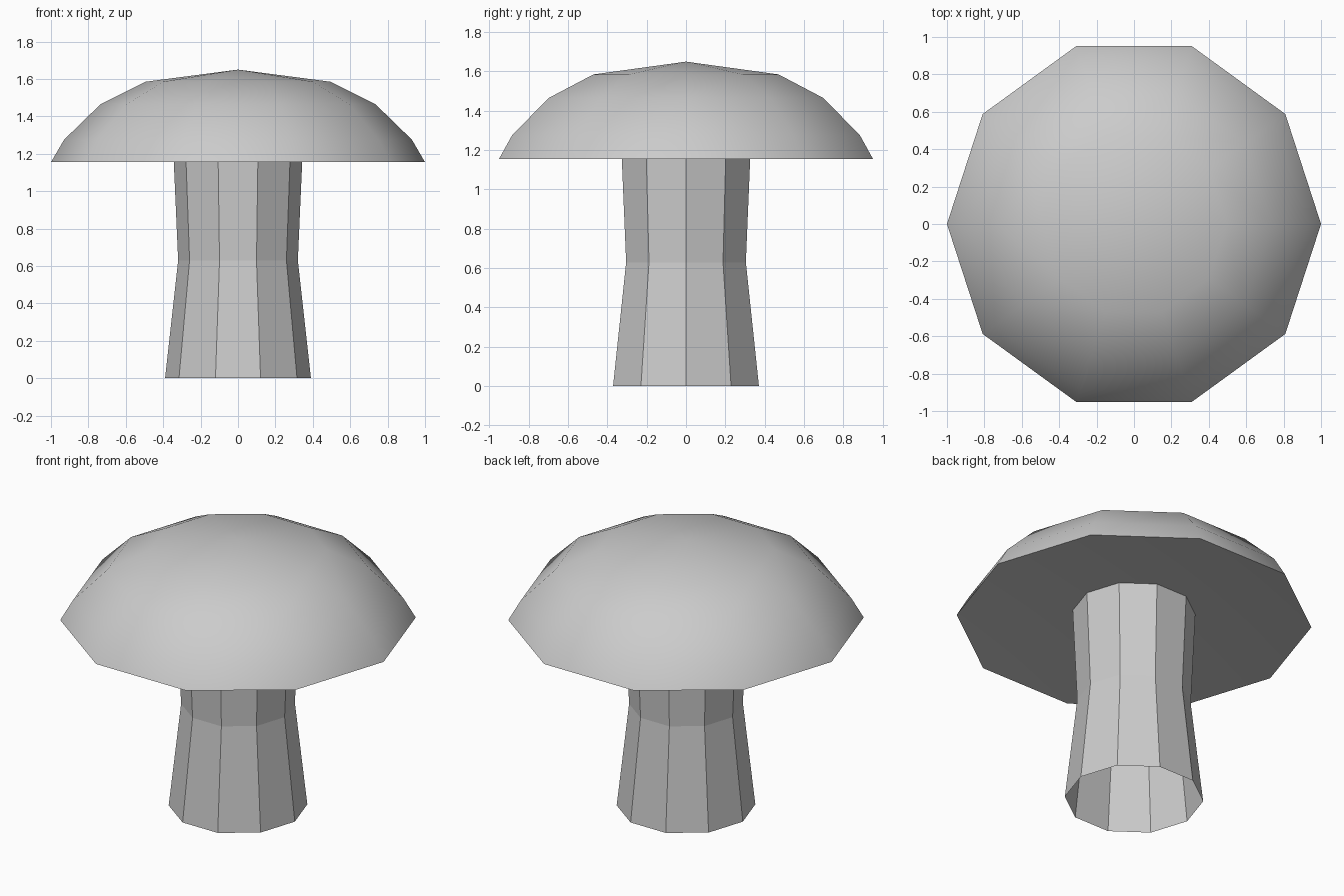
import bpy, bmesh, math

if "Cube" in bpy.data.objects:
    bpy.data.objects.remove(bpy.data.objects["Cube"])

SIDES = 10


def lathe(name, profile):
    """Spin (radius, z) points into a ten-sided shell; radius 0 makes a tip."""
    bm = bmesh.new()
    rings = []
    for r, z in profile:
        if r == 0:
            rings.append([bm.verts.new((0, 0, z))] * SIDES)
        else:
            rings.append([bm.verts.new((r * math.cos(math.tau * i / SIDES),
                                        r * math.sin(math.tau * i / SIDES), z))
                          for i in range(SIDES)])
    for low, high in zip(rings, rings[1:]):
        for i in range(SIDES):
            j = (i + 1) % SIDES
            corners = [low[i], low[j], high[j], high[i]]
            bm.faces.new(list(dict.fromkeys(corners)))
    mesh = bpy.data.meshes.new(name)
    bm.to_mesh(mesh)
    bm.free()
    obj = bpy.data.objects.new(name, mesh)
    bpy.context.collection.objects.link(obj)
    return obj


# Stem: flat-sided, waisted tube, open at the bottom
lathe("stem", [(0.39, 0), (0.32, 0.63), (0.347, 1.24)])

# Cap: slightly hollow underside, sharp rim, smooth dome
cap = lathe("cap", [(0, 1.24), (1.0, 1.155), (0.93, 1.275),
                    (0.735, 1.465), (0.495, 1.585), (0, 1.65)])
bpy.context.view_layer.objects.active = cap
cap.select_set(True)
bpy.ops.object.shade_smooth_by_angle(angle=math.radians(60))
